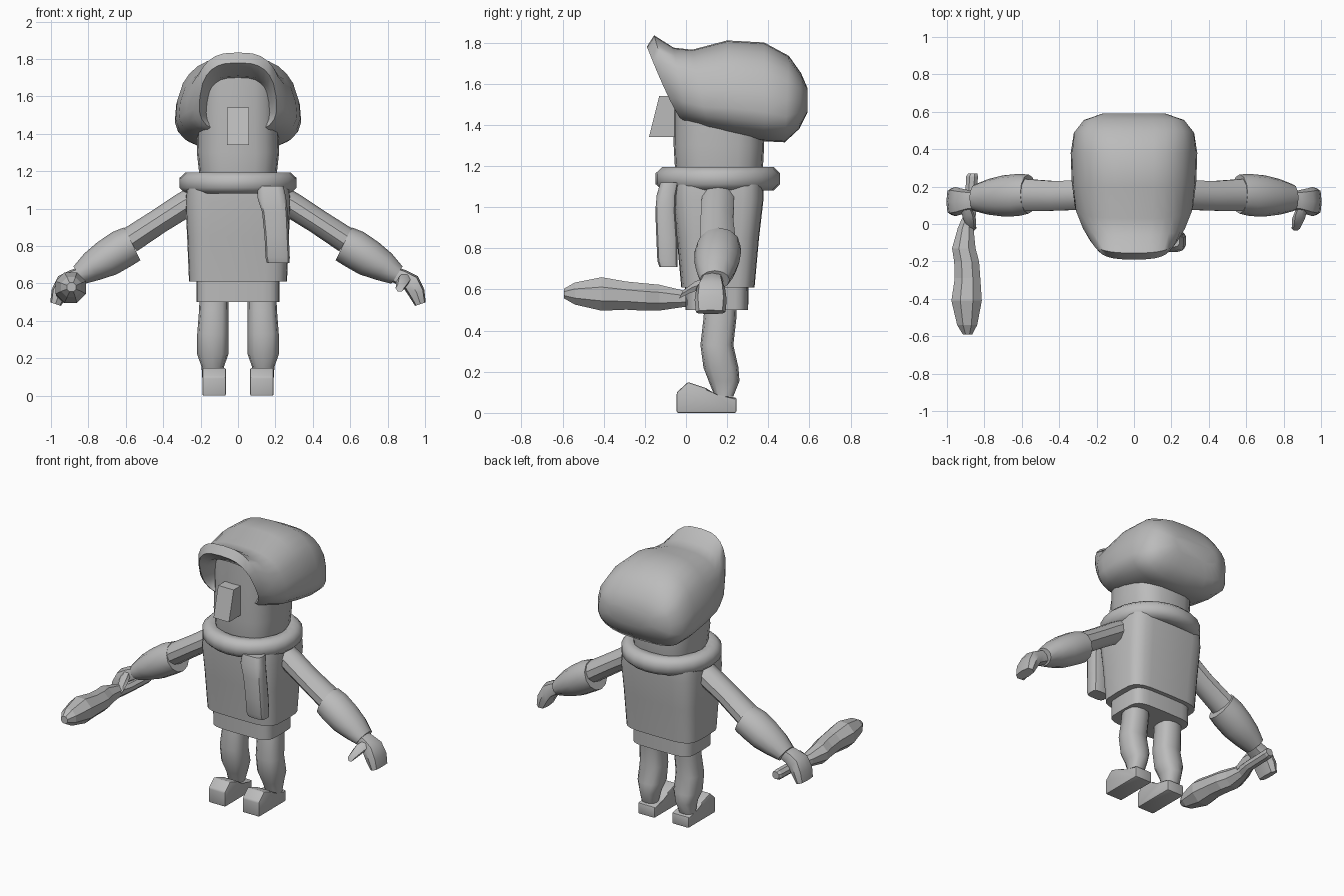
import bpy, bmesh, math
from mathutils import Vector as V

if "Cube" in bpy.data.objects:
    bpy.data.objects.remove(bpy.data.objects["Cube"])

gray = bpy.data.materials.new("plain_gray")
gray.diffuse_color = (0.5, 0.5, 0.5, 1)
gray.use_nodes = True
gray.node_tree.nodes["Principled BSDF"].inputs["Base Color"].default_value = gray.diffuse_color


def ring(c, u, v, n=12, p=2.0, off=0.0):
    """Superellipse loop around c spanned by the half axes u and v."""
    pts = []
    for i in range(n):
        a = 2 * math.pi * (i + off) / n
        ca, sa = math.cos(a), math.sin(a)
        pts.append(V(c) + V(u) * math.copysign(abs(ca) ** (2 / p), ca)
                   + V(v) * math.copysign(abs(sa) ** (2 / p), sa))
    return pts


def loft(name, rings, smooth=True, angle=40, mirror=False, closed=False, bevel=0):
    """Skin a list of equal loops into a capped (or looping) solid."""
    bm = bmesh.new()
    loops = [[bm.verts.new(p) for p in r] for r in rings]
    n = len(loops[0])
    pairs = list(zip(loops, loops[1:])) + ([(loops[-1], loops[0])] if closed else [])
    for a, b in pairs:
        for i in range(n):
            j = (i + 1) % n
            bm.faces.new((a[i], a[j], b[j], b[i]))
    if not closed:
        bm.faces.new(loops[0][::-1])
        bm.faces.new(loops[-1])
    if bevel:
        bmesh.ops.bevel(bm, geom=bm.edges[:], offset=bevel, segments=2,
                        profile=0.5, affect='EDGES')
    bmesh.ops.recalc_face_normals(bm, faces=bm.faces[:])
    me = bpy.data.meshes.new(name)
    bm.to_mesh(me)
    bm.free()
    me.materials.append(gray)
    ob = bpy.data.objects.new(name, me)
    bpy.context.collection.objects.link(ob)
    if mirror:
        ob.modifiers.new("mirror", 'MIRROR').use_mirror_merge = False
    if smooth:
        bpy.ops.object.select_all(action='DESELECT')
        ob.select_set(True)
        bpy.context.view_layer.objects.active = ob
        bpy.ops.object.shade_smooth_by_angle(angle=math.radians(angle))
    return ob


def flat_rings(rows, n=16, p=2.0, off=0.0):
    """Horizontal loops from rows of (x, y, z, half width, half depth)."""
    return [ring((x, y, z), (rx, 0, 0), (0, ry, 0), n, p, off) for x, y, z, rx, ry in rows]


def limb_rings(rows, n=10, p=2.0):
    """Loops square to a path in the xz plane: (x, y, z, radius, depth radius)."""
    out = []
    for i, (x, y, z, r, ry) in enumerate(rows):
        a, b = rows[max(i - 1, 0)], rows[min(i + 1, len(rows) - 1)]
        d = V((b[0] - a[0], 0, b[2] - a[2])).normalized()
        out.append(ring((x, y, z), V((-d.z, 0, d.x)) * r, (0, ry, 0), n, p))
    return out


# Head
loft("head", flat_rings([(0, .16, 1.10, .20, .20), (0, .16, 1.21, .21, .215),
                         (0, .16, 1.30, .22, .22), (0, .16, 1.70, .21, .22),
                         (0, .16, 1.74, .15, .16)], 20, 2.8))

# Nose: wedge that is deeper at the bottom
loft("nose", [[V((x, -.13, 1.54)), V((x, -.03, 1.54)), V((x, -.03, 1.34)), V((x, -.18, 1.34))]
              for x in (-.058, .058)], smooth=False)

# Hat: leaning loops from the turned-up brim to the sagging rounded back
hat = []
for yb, yt, zb, zt, w, taper in [
        (.06, .00, 1.45, 1.69, .16, .15), (.00, -.11, 1.42, 1.71, .19, .15),
        (-.01, -.19, 1.41, 1.78, .215, .2), (.00, -.155, 1.40, 1.835, .25, .25),
        (.02, -.06, 1.40, 1.775, .29, .25), (.12, .03, 1.37, 1.765, .33, .25),
        (.25, .20, 1.34, 1.81, .35, .28), (.38, .38, 1.32, 1.80, .355, .28),
        (.48, .50, 1.315, 1.735, .335, .2), (.55, .56, 1.38, 1.65, .275, .1),
        (.59, .59, 1.46, 1.58, .17, 0)]:
    loop = []
    for q in ring((0, 0, .5), (1, 0, 0), (0, 0, .5), 24, 3.0):
        t = q.z
        loop.append(V((q.x * w * (1 - taper * t * t), yb + (yt - yb) * t ** .8,
                       zb + (zt - zb) * t)))
    hat.append(loop)
loft("hat", hat, angle=60)

# Collar roll
collar = []
for i in range(24):
    a = 2 * math.pi * i / 24
    d = V((math.cos(a), math.sin(a), 0))
    c = V((d.x * .255, .155 + d.y * .245, 1.138))
    collar.append(ring(c, d * .062, (0, 0, .06), 8, 2.3, .5))
loft("collar", collar, angle=60, closed=True)

# Coat and lower skirt
loft("coat", flat_rings([(0, .155, .61, .262, .178), (0, .155, .85, .272, .20),
                         (0, .155, 1.04, .282, .222), (0, .155, 1.11, .275, .222),
                         (0, .155, 1.14, .22, .18)], 24, 4.5))
loft("skirt", flat_rings([(0, .15, .50, .222, .152), (0, .15, .65, .222, .155)], 24, 5))

# Hanging scarf end
loft("scarf_end", flat_rings([(.215, -.085, .71, .062, .045), (.212, -.09, .74, .066, .05),
                              (.207, -.093, .85, .066, .052), (.198, -.10, .98, .07, .05),
                              (.18, -.095, 1.06, .078, .048), (.175, -.08, 1.12, .07, .045)],
                             12, 4, .5))

# Legs
loft("leg", flat_rings([(.14, .185, .08, .05, .045), (.135, .185, .155, .06, .075),
                        (.135, .17, .22, .083, .085), (.135, .15, .33, .083, .08),
                        (.13, .165, .46, .078, .08), (.128, .17, .55, .077, .078)], 12, 2.6),
     mirror=True)

# Shoes: side profile swept across the width
shoe = [(-.045, 0), (.245, 0), (.245, .075), (.15, .08), (.10, .12), (.01, .15), (-.045, .10)]
loft("shoe", [[V((x, y, z)) for y, z in shoe] for x in (.065, .19)], mirror=True, bevel=.008)

# Arms, sleeves and hands
loft("upper_arm", limb_rings([(.20, .155, 1.07, .07, .08), (.30, .155, 1.012, .07, .083),
                              (.42, .15, .935, .067, .083), (.58, .155, .83, .07, .09)]),
     mirror=True)
loft("sleeve", limb_rings([(.565, .16, .812, .098, .105), (.62, .155, .785, .104, .113),
                           (.70, .15, .735, .10, .11), (.78, .145, .69, .082, .095),
                           (.85, .14, .645, .055, .072)], 12), mirror=True)
loft("hand", limb_rings([(.82, .13, .655, .04, .05), (.88, .125, .63, .045, .055),
                         (.925, .12, .605, .05, .07), (.955, .12, .55, .045, .078),
                         (.975, .12, .49, .03, .072)], 8, 3), mirror=True)
loft("thumb", [ring(c, (r, 0, 0), (0, r * .5, r), 6) for c, r in
               [((.90, .09, .63), .03), ((.88, .03, .61), .034), ((.865, -.025, .575), .022)]],
     mirror=True)

# Wooden club with flat facets
loft("club", [ring((x, y, z), (r, 0, 0), (0, 0, r), 8, 2, .5) for x, y, z, r in
              [(-.862, .27, .55, .026), (-.866, .255, .55, .034), (-.875, .06, .552, .034),
               (-.90, -.02, .555, .045), (-.91, -.13, .56, .068), (-.895, -.20, .563, .072),
               (-.89, -.29, .57, .074), (-.895, -.41, .578, .088), (-.892, -.54, .58, .058),
               (-.89, -.592, .58, .026)]], smooth=False)
